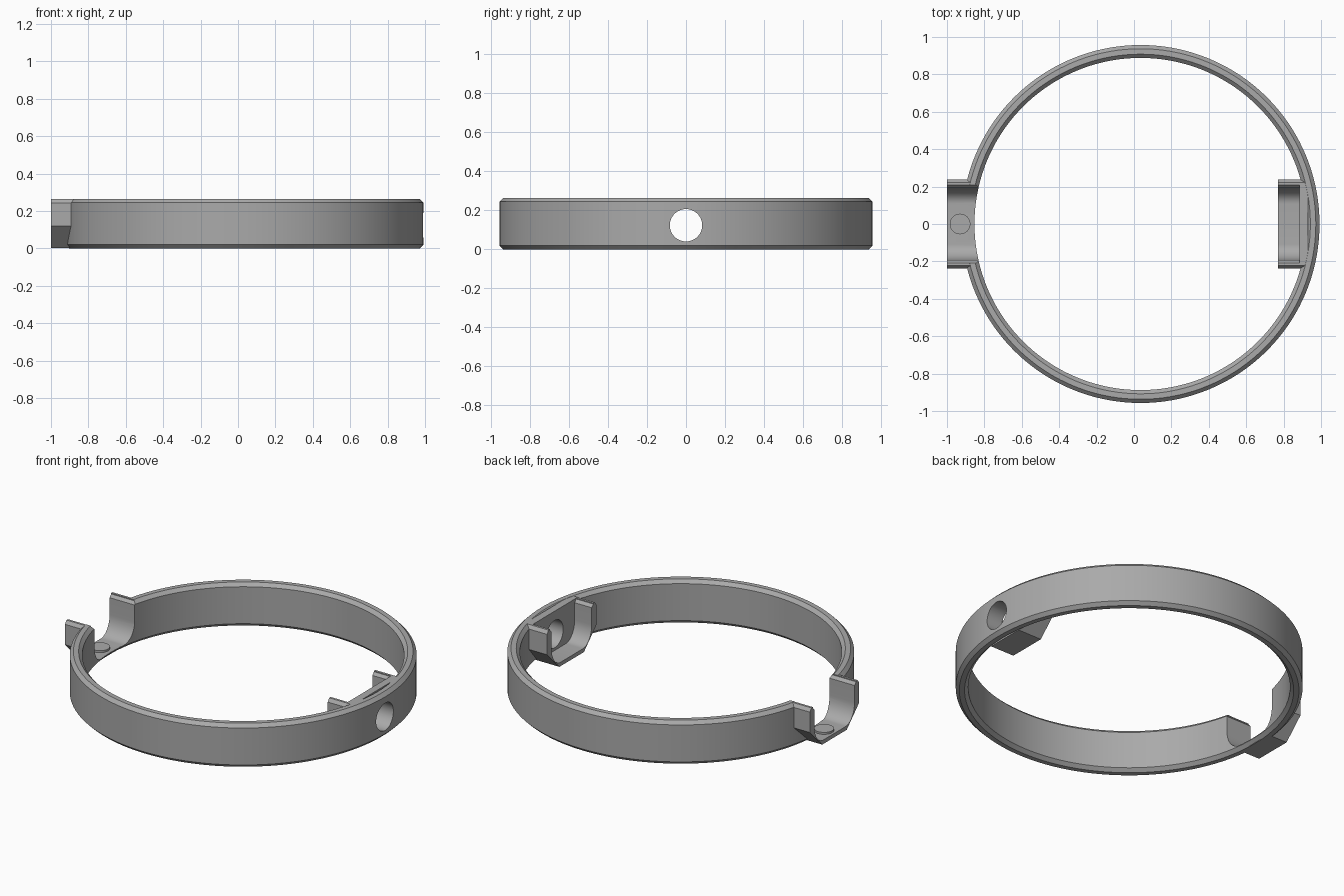
import bpy, bmesh, math
from mathutils import Matrix

if "Cube" in bpy.data.objects:
    bpy.data.objects.remove(bpy.data.objects["Cube"])

H = 0.265          # overall height
CX = 0.035         # ring centre
RO, RI = 0.957, 0.888
CH = 0.02          # edge chamfer

grey = bpy.data.materials.new("plain grey")
grey.use_nodes = True
grey.diffuse_color = (0.4, 0.4, 0.4, 1)
grey.node_tree.nodes["Principled BSDF"].inputs["Base Color"].default_value = (0.4, 0.4, 0.4, 1)


def finish(name, bm):
    bmesh.ops.recalc_face_normals(bm, faces=bm.faces)
    mesh = bpy.data.meshes.new(name)
    bm.to_mesh(mesh)
    bm.free()
    mesh.materials.append(grey)
    ob = bpy.data.objects.new(name, mesh)
    bpy.context.collection.objects.link(ob)
    return ob


def lathe(name, profile, steps):
    """Closed (radius, z) profile swept round the ring centre."""
    bm = bmesh.new()
    rows = []
    for i in range(steps):
        a = math.tau * i / steps
        rows.append([bm.verts.new((CX + r * math.cos(a), r * math.sin(a), z)) for r, z in profile])
    n = len(profile)
    for i in range(steps):
        p, q = rows[i], rows[(i + 1) % steps]
        for j in range(n):
            k = (j + 1) % n
            bm.faces.new((p[j], q[j], q[k], p[k]))
    return finish(name, bm)


def prism(name, half, x0, x1):
    """Mirrored half outline (y, z), top to bottom, extruded along x."""
    outline = half + [(-y, z) for y, z in reversed(half)]
    bm = bmesh.new()
    face = bm.faces.new([bm.verts.new((x0, y, z)) for y, z in outline])
    ext = bmesh.ops.extrude_face_region(bm, geom=[face])
    moved = [g for g in ext["geom"] if isinstance(g, bmesh.types.BMVert)]
    bmesh.ops.translate(bm, verts=moved, vec=(x1 - x0, 0, 0))
    return finish(name, bm)


def cylinder(name, radius, depth, matrix):
    bm = bmesh.new()
    bmesh.ops.create_cone(bm, cap_ends=True, segments=48, radius1=radius,
                          radius2=radius, depth=depth, matrix=matrix)
    return finish(name, bm)


def boolean(target, tool, operation):
    mod = target.modifiers.new(operation, "BOOLEAN")
    mod.operation = operation
    mod.solver = "EXACT"
    mod.object = tool
    bpy.context.view_layer.objects.active = target
    bpy.ops.object.modifier_apply(modifier=mod.name)
    bpy.data.objects.remove(tool)


# Ring band with chamfered rims
ring = lathe("ring_band", [
    (RO - CH, 0), (RO, CH), (RO, H - CH), (RO - CH, H),
    (RI + CH, H), (RI, H - CH), (RI, CH), (RI + CH, 0)], 144)

# Outer shape of both cradles: faceted trough
T = H - 0.001
trough = [(0.222, T), (0.237, T - CH), (0.237, 0.12), (0.118, 0.001)]
boolean(ring, prism("outer_cradle", trough, -1.0, -0.87), "UNION")
boolean(ring, prism("inner_cradle", trough, 0.77, 0.93), "UNION")

# Channel: straight walls rounding into a flat floor
FLOOR = 0.025
channel = [(0.208, 0.4), (0.208, T - 0.005), (0.193, T - 0.022)]
for i in range(13):
    a = math.pi / 2 * i / 12
    channel.append((0.108 + 0.085 * math.cos(a), 0.14 - (0.14 - FLOOR) * math.sin(a)))
boolean(ring, prism("outer_channel", channel, -1.2, -0.6), "DIFFERENCE")
boolean(ring, prism("inner_channel", channel, 0.6, 0.885), "DIFFERENCE")

# Round hole through the band behind the inner cradle
hole = Matrix.Translation((0.95, 0, 0.124)) @ Matrix.Rotation(math.pi / 2, 4, "Y")
boolean(ring, cylinder("through_hole", 0.083, 0.3, hole), "DIFFERENCE")

# Low round pad on the outer cradle floor
pad = cylinder("floor_pad", 0.055, 0.018, Matrix.Translation((-0.93, 0, FLOOR + 0.003)))

for ob in (ring, pad):
    bpy.ops.object.select_all(action="DESELECT")
    ob.select_set(True)
    bpy.context.view_layer.objects.active = ob
    bpy.ops.object.shade_smooth_by_angle(angle=math.radians(25))
